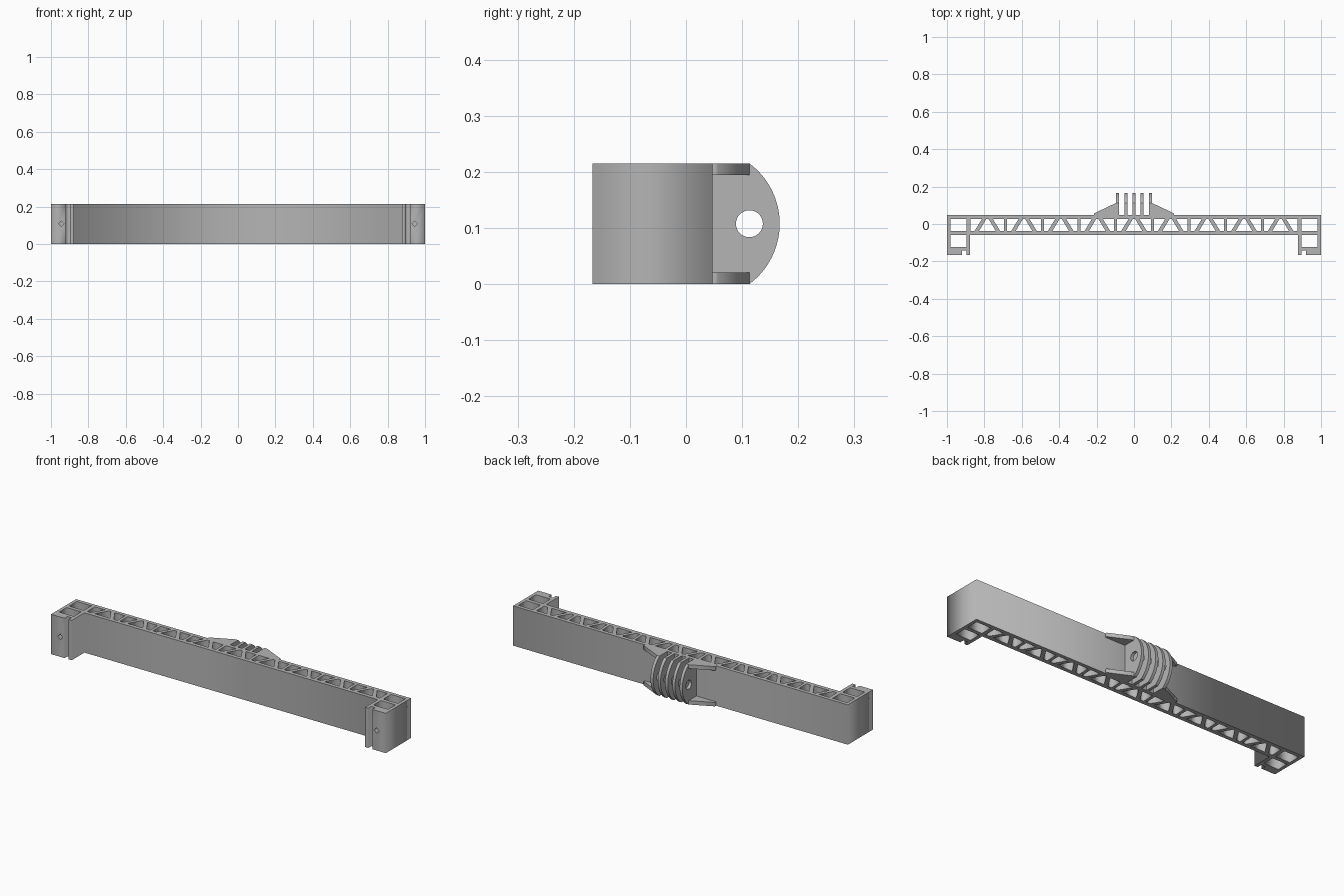
import bpy, bmesh, math
from mathutils import Matrix

cube = bpy.data.objects.get("Cube")
if cube:
    bpy.data.objects.remove(cube, do_unlink=True)

GREY = (0.46, 0.46, 0.46, 1)
grey = bpy.data.materials.new("plain grey")
grey.use_nodes = True
grey.diffuse_color = GREY
grey.node_tree.nodes["Principled BSDF"].inputs["Base Color"].default_value = GREY

HEIGHT = 0.215
MID = HEIGHT / 2
# Maps a profile drawn in x-y to y-z, with its thickness along x
TO_SIDE = Matrix(((0, 0, 1, 0), (1, 0, 0, 0), (0, 1, 0, 0), (0, 0, 0, 1)))


def extrude_profile(name, loops, low, high, turn=Matrix()):
    """Extrude an outline (first loop) with holes (other loops)."""
    curve = bpy.data.curves.new(name, "CURVE")
    curve.dimensions = "2D"
    curve.fill_mode = "BOTH"
    curve.extrude = (high - low) / 2
    for loop in loops:
        spline = curve.splines.new("POLY")
        spline.points.add(len(loop) - 1)
        for point, (x, y) in zip(spline.points, loop):
            point.co = (x, y, 0, 1)
        spline.use_cyclic_u = True
    temp = bpy.data.objects.new(name + "_curve", curve)
    bpy.context.collection.objects.link(temp)
    graph = bpy.context.evaluated_depsgraph_get()
    mesh = bpy.data.meshes.new_from_object(temp.evaluated_get(graph))
    bpy.data.objects.remove(temp, do_unlink=True)
    mesh.transform(turn @ Matrix.Translation((0, 0, (low + high) / 2)))
    bm = bmesh.new()
    bm.from_mesh(mesh)
    bmesh.ops.remove_doubles(bm, verts=bm.verts, dist=1e-5)
    bmesh.ops.recalc_face_normals(bm, faces=bm.faces)
    bm.to_mesh(mesh)
    bm.free()
    mesh.name = name
    mesh.materials.clear()
    mesh.materials.append(grey)
    obj = bpy.data.objects.new(name, mesh)
    bpy.context.collection.objects.link(obj)
    return obj


def mirror(points):
    return [(-x, y) for x, y in reversed(points)]


def shift(points, dx):
    return [(x + dx, y) for x, y in points]


def rect(x0, x1, y0, y1):
    return [(x0, y0), (x1, y0), (x1, y1), (x0, y1)]


# Beam outline with a notched hook at each end
BACK, FRONT, HOOK = 0.047, -0.059, -0.167
IN_BACK, IN_FRONT = 0.027, -0.038
half = [(0.876, FRONT), (0.876, HOOK), (0.895, HOOK), (0.895, -0.142),
        (0.919, -0.142), (0.919, HOOK), (1, HOOK), (1, BACK)]
loops = [half + mirror(half)]

# End cells
for cell in (rect(0.895, 0.982, IN_FRONT, IN_BACK),
             rect(0.895, 0.982, -0.122, FRONT)):
    loops += [cell, mirror(cell)]

# Truss bays: a middle cell between two braces and a cell on either side
middle = [(-0.045, IN_FRONT), (0.045, IN_FRONT), (0.006, IN_BACK), (-0.006, IN_BACK)]
side = [(0.069, IN_FRONT), (0.09, IN_FRONT), (0.09, IN_BACK), (0.029, IN_BACK)]
for bay in range(-4, 5):
    centre = bay * 0.196
    loops += [shift(cell, centre) for cell in (middle, side, mirror(side))]
beam = extrude_profile("truss_beam", loops, 0, HEIGHT)

# Square screw holes through the hook fronts
for sign in (-1, 1):
    bpy.ops.mesh.primitive_cylinder_add(
        vertices=4, radius=0.015, depth=0.07,
        location=(sign * 0.945, -0.145, MID), rotation=(math.pi / 2, 0, 0))
    cutter = bpy.context.object
    cut = beam.modifiers.new("screw_hole", "BOOLEAN")
    cut.operation = "DIFFERENCE"
    cut.solver = "EXACT"
    cut.object = cutter
    bpy.ops.object.select_all(action="DESELECT")
    bpy.context.view_layer.objects.active = beam
    beam.select_set(True)
    bpy.ops.object.modifier_apply(modifier=cut.name)
    bpy.data.objects.remove(cutter, do_unlink=True)

# Hinge fins with rounded ends and a pin hole
PIN_Y, TIP, PIN_R = 0.113, 0.167, 0.024
sag = TIP - PIN_Y
radius = (sag ** 2 + MID ** 2) / (2 * sag)
sweep = math.asin(MID / radius)
arc = []
for i in range(33):
    a = sweep * (i / 16 - 1)
    arc.append((TIP - radius + radius * math.cos(a), MID + radius * math.sin(a)))
fin = [(BACK - 0.004, 0)] + arc + [(BACK - 0.004, HEIGHT)]
pin = [(PIN_Y + PIN_R * math.cos(i * math.tau / 32),
        MID + PIN_R * math.sin(i * math.tau / 32)) for i in range(32)]
for i in range(5):
    x = (i - 2) * 0.0435
    obj = extrude_profile(f"hinge_fin_{i + 1}", [fin, pin], x - 0.008, x + 0.008, TO_SIDE)
    bpy.ops.object.select_all(action="DESELECT")
    bpy.context.view_layer.objects.active = obj
    obj.select_set(True)
    bpy.ops.object.shade_smooth_by_angle(angle=math.radians(30))

# Gussets bracing the outer fins at top and bottom
gusset = [(0.09, BACK - 0.002), (0.213, BACK - 0.002), (0.213, 0.057),
          (0.095, PIN_Y), (0.09, PIN_Y)]
for level, low in (("lower", 0), ("upper", HEIGHT - 0.021)):
    extrude_profile(f"{level}_left_gusset", [gusset], low, low + 0.021)
    extrude_profile(f"{level}_right_gusset", [mirror(gusset)], low, low + 0.021)
